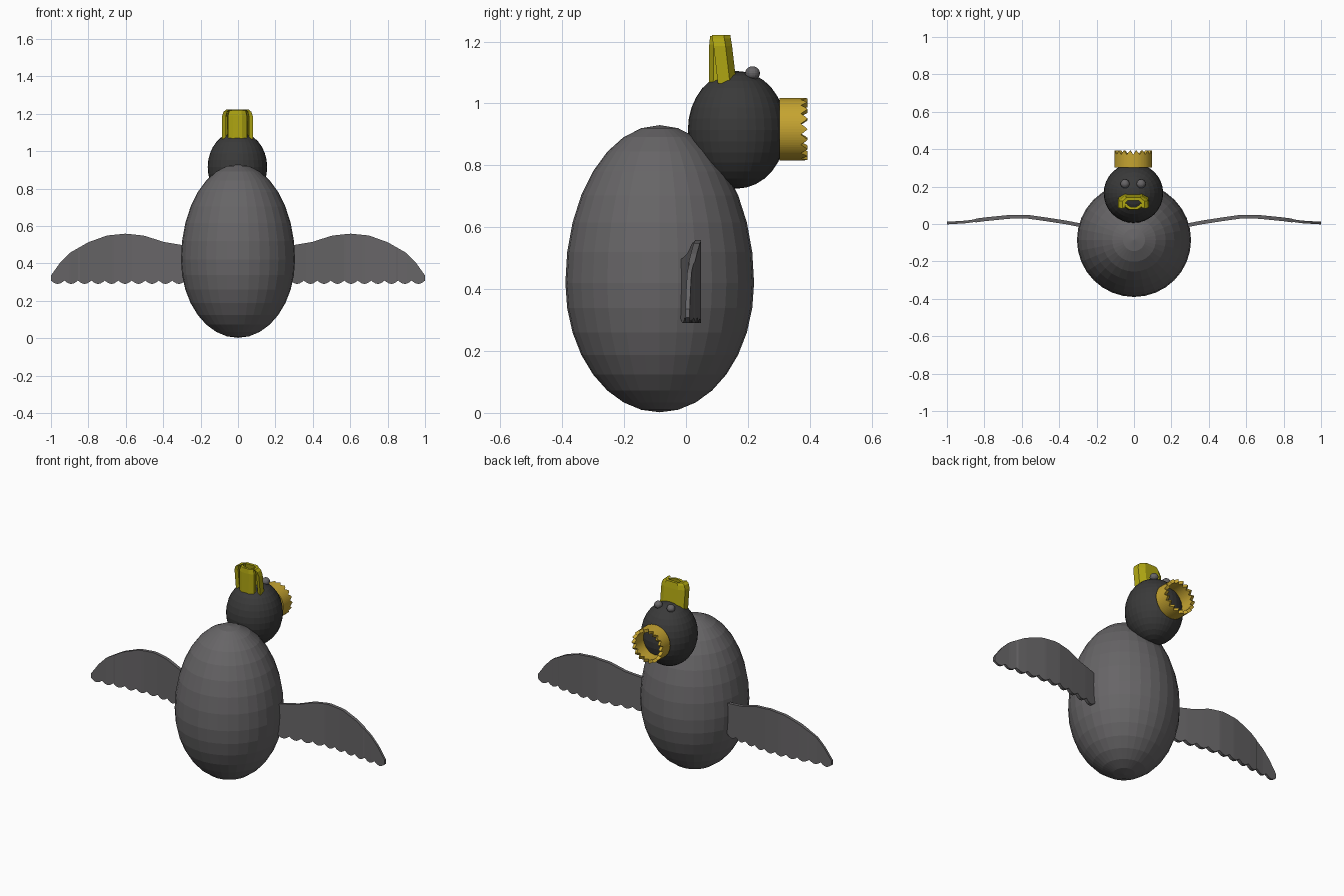
import bpy, bmesh, math
from mathutils import Matrix

if "Cube" in bpy.data.objects:
    bpy.data.objects.remove(bpy.data.objects["Cube"])


def material(name, rgb):
    m = bpy.data.materials.new(name)
    m.diffuse_color = (*rgb, 1)
    m.use_nodes = True
    m.node_tree.nodes["Principled BSDF"].inputs["Base Color"].default_value = m.diffuse_color
    return m


GREY = material("plumage grey", (0.135, 0.13, 0.135))
DARK = material("dark head", (0.042, 0.042, 0.042))
GOLD = material("gold ring", (0.56, 0.37, 0.03))
YELLOW = material("bill yellow", (0.43, 0.38, 0.006))


def finish(name, bm, mat):
    bmesh.ops.recalc_face_normals(bm, faces=bm.faces)
    mesh = bpy.data.meshes.new(name)
    bm.to_mesh(mesh)
    bm.free()
    mesh.materials.append(mat)
    ob = bpy.data.objects.new(name, mesh)
    bpy.context.collection.objects.link(ob)
    return ob


def loft(name, loops, mat, closed=False):
    """Skin equal-length closed loops; cap the ends or join them round."""
    bm = bmesh.new()
    rows = [[bm.verts.new(p) for p in loop] for loop in loops]
    n = len(rows[0])
    pairs = list(zip(rows, rows[1:])) + ([(rows[-1], rows[0])] if closed else [])
    for a, b in pairs:
        for i in range(n):
            j = (i + 1) % n
            bm.faces.new((a[i], a[j], b[j], b[i]))
    if not closed:
        bm.faces.new(rows[0])
        bm.faces.new(rows[-1])
    return finish(name, bm, mat)


def ellipsoid(name, centre, radii, mat, seg=32, rings=16, upper=None):
    bm = bmesh.new()
    bmesh.ops.create_uvsphere(bm, u_segments=seg, v_segments=rings, radius=1)
    for v in bm.verts:
        rz = upper if upper and v.co.z > 0 else radii[2]
        v.co.x *= radii[0]
        v.co.y *= radii[1]
        v.co.z *= rz
    bmesh.ops.transform(bm, matrix=Matrix.Translation(centre), verts=bm.verts)
    return finish(name, bm, mat)


def interp(points, x):
    for (x0, y0), (x1, y1) in zip(points, points[1:]):
        if x <= x1:
            return y0 + (y1 - y0) * (x - x0) / (x1 - x0)
    return points[-1][1]


# Egg-shaped body, head and eyes
ellipsoid("body", (0, -0.085, 0.42), (0.305, 0.305, 0.418), GREY, upper=0.51)
ellipsoid("head", (-0.003, 0.165, 0.915), (0.159, 0.159, 0.19), DARK)
for side, x in (("left", -0.048), ("right", 0.038)):
    ellipsoid("eye_" + side, (x, 0.215, 1.098), (0.024, 0.024, 0.022), GREY, 16, 10)

# Toothed ring: plain rim toward the head, notched rim at the far end
TEETH = 18
ring = []
for i in range(TEETH * 4):
    a = 2 * math.pi * i / (TEETH * 4)
    end = 0.393 - (0, 0.010, 0.022, 0.010)[i % 4]
    ring.append([(-0.004 + r * math.cos(a), y, 0.917 + r * math.sin(a))
                 for r, y in ((0.101, 0.303), (0.101, end), (0.082, end), (0.082, 0.303))])
loft("toothed_ring", ring, GOLD, closed=True)

# Wings: thin swept sheets with a scalloped lower edge
TOP = [(0.28, 0.495), (0.4, 0.515), (0.5, 0.548), (0.6, 0.559), (0.7, 0.549),
       (0.8, 0.513), (0.9, 0.456), (0.95, 0.405), (1.0, 0.335)]
SWEEP = [(0.28, -0.008), (0.36, 0.008), (0.47, 0.025), (0.57, 0.039), (0.67, 0.038),
         (0.8, 0.025), (0.9, 0.011), (1.0, 0.005)]
SCALLOPS, STEPS = 10, 6
for side, sx in (("left", -1), ("right", 1)):
    loops = []
    for i in range(SCALLOPS * STEPS + 1):
        x = 0.28 + 0.72 * i / (SCALLOPS * STEPS)
        y, top = interp(SWEEP, x), interp(TOP, x)
        bottom = 0.308 - 0.018 * math.sin(math.pi * (i % STEPS) / STEPS)
        t = 0.010 if x < 0.85 else 0.007
        loops.append([(sx * x, y - t, bottom), (sx * x, y + t, bottom),
                      (sx * x, y + t, top), (sx * x, y - t, top)])
    loft("wing_" + side, loops, GREY)


# Bill halves: open channels pointing upward with rounded tips
def bill(name, half, inner, levels, mat=YELLOW):
    loops = []
    for z, sx, dy in levels:
        outer = half + [(-x, y) for x, y in reversed(half)]
        inside = inner + [(-x, y) for x, y in reversed(inner)]
        loops.append([(-0.003 + x * sx, y + dy, z) for x, y in outer + inside[::-1]])
    loft(name, loops, mat)


bill("upper_bill",
     [(-0.083, 0.103), (-0.081, 0.142), (-0.048, 0.163)],
     [(-0.062, 0.108), (-0.060, 0.132), (-0.040, 0.146)],
     [(1.065, 1.0, 0), (1.185, 1.0, -0.014), (1.21, 0.9, -0.018), (1.222, 0.72, -0.020)])
bill("lower_bill",
     [(-0.053, 0.104), (-0.050, 0.088), (-0.024, 0.074)],
     [(-0.040, 0.106), (-0.038, 0.098), (-0.018, 0.088)],
     [(1.065, 1.0, 0), (1.19, 1.0, 0.001), (1.218, 0.85, 0.004)])
